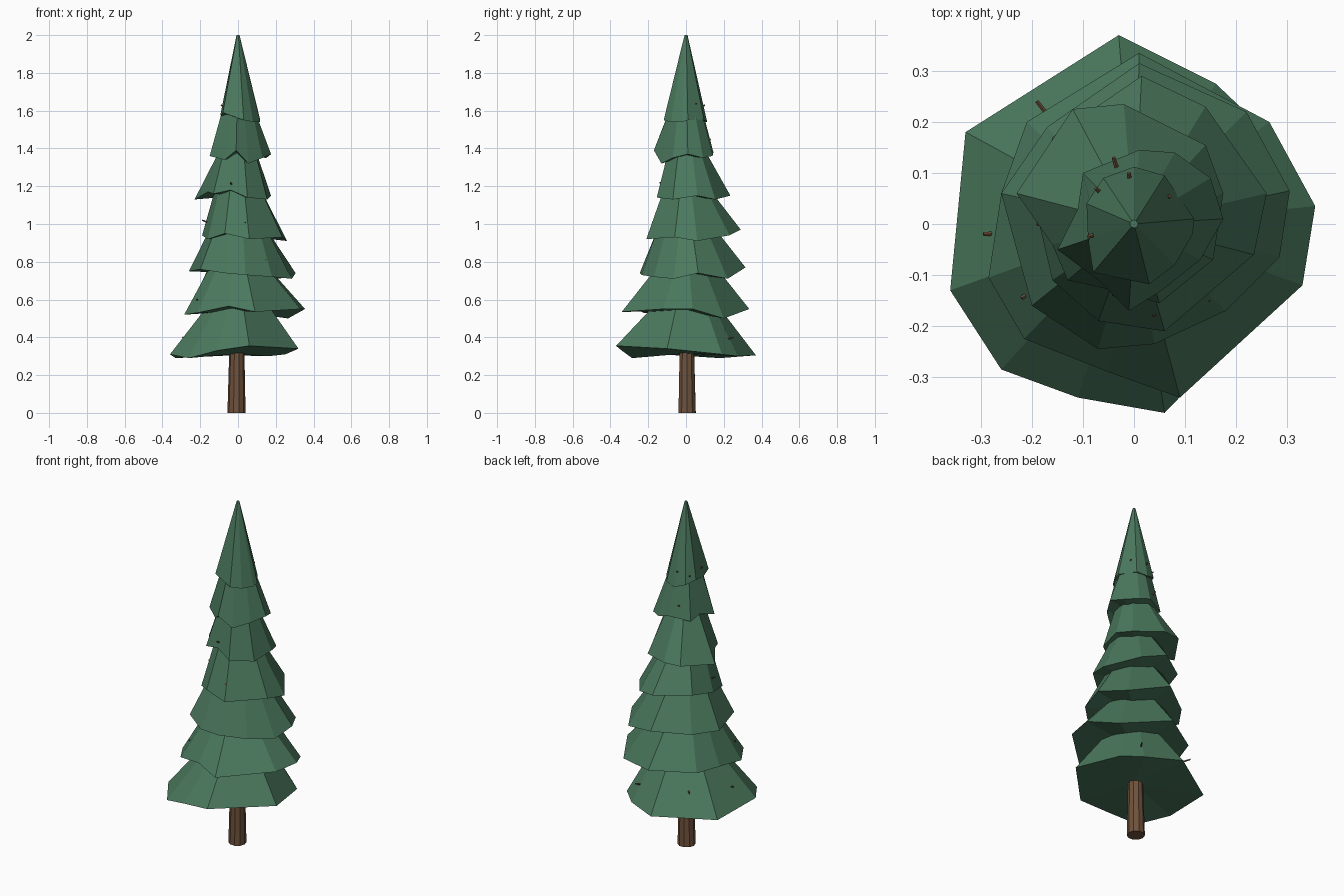
import bpy, bmesh, math
from mathutils import Vector


def material(name, rgb):
    m = bpy.data.materials.new(name)
    m.diffuse_color = (*rgb, 1)
    return m


GREEN = material("needles", (0.07, 0.19, 0.11))
BROWN = material("bark", (0.16, 0.085, 0.045))


def finish(name, bm, mat):
    bmesh.ops.recalc_face_normals(bm, faces=bm.faces)
    me = bpy.data.meshes.new(name)
    bm.to_mesh(me)
    bm.free()
    me.materials.append(mat)
    ob = bpy.data.objects.new(name, me)
    bpy.context.collection.objects.link(ob)
    return ob


def tier(name, top_z, top_r, *rim):
    """Skirt from a ragged rim up to a small round top, closed below."""
    rim = sorted((Vector(p) for p in rim), key=lambda p: math.atan2(p.y, p.x))
    bm = bmesh.new()
    low = [bm.verts.new(p) for p in rim]
    high = []
    for p in rim:
        d = Vector((p.x, p.y, 0)).normalized() * top_r
        high.append(bm.verts.new((d.x, d.y, top_z)))
    hub = bm.verts.new((0, 0, sum(p.z for p in rim) / len(rim)))
    n = len(rim)
    for i in range(n):
        j = (i + 1) % n
        bm.faces.new((low[i], low[j], high[j], high[i]))
        bm.faces.new((low[j], low[i], hub))
    bm.faces.new(high)
    return finish(name, bm, GREEN)


def stick(name, a, b, r1, r2, sides):
    """Tapered rod between two points."""
    a, b = Vector(a), Vector(b)
    bm = bmesh.new()
    bmesh.ops.create_cone(bm, cap_ends=True, segments=sides, radius1=r1,
                          radius2=r2, depth=(b - a).length)
    rot = (b - a).to_track_quat('Z', 'Y')
    for v in bm.verts:
        v.co = rot @ v.co + (a + b) / 2
    return finish(name, bm, BROWN)


# Trunk
stick("trunk", (-0.008, 0.006, 0), (0, 0, 1.5), 0.048, 0.012, 10)

# Foliage skirts, bottom to top
tier("foliage_1", 0.58, 0.16,
     (-.03, .37, .305), (.16, .275, .30), (.25, .19, .31), (.32, -.10, .34),
     (.06, -.37, .355), (-.11, -.34, .33), (-.26, -.285, .29),
     (-.36, -.13, .31), (-.33, .18, .29))
tier("foliage_2", 0.77, 0.16,
     (.01, .335, .55), (.265, .20, .50), (.355, .035, .55), (.33, -.12, .55),
     (.09, -.34, .535), (-.05, -.29, .565), (-.215, -.225, .53),
     (-.285, -.105, .52), (-.26, .06, .54), (-.21, .20, .54))
tier("foliage_3", 0.98, 0.15,
     (.01, .315, .77), (.22, .22, .71), (.305, .065, .74), (.285, -.065, .71),
     (.18, -.17, .72), (.04, -.235, .73), (-.07, -.245, .74),
     (-.20, -.16, .76), (-.26, .06, .75), (-.17, .19, .75))
tier("foliage_4", 1.19, 0.12,
     (.015, .29, .97), (.14, .23, .94), (.26, .06, .91), (.235, -.06, .93),
     (.06, -.21, .92), (-.07, -.19, .95), (-.16, -.11, .92),
     (-.19, .02, .94), (-.16, .17, .97))
tier("foliage_5", 1.40, 0.095,
     (-.02, .235, 1.15), (.14, .155, 1.13), (.175, .06, 1.15),
     (.155, -.07, 1.13), (.05, -.155, 1.14), (-.04, -.13, 1.18),
     (-.13, -.11, 1.16), (-.16, -.04, 1.17), (-.23, .06, 1.13),
     (-.12, .225, 1.15))
tier("foliage_6", 1.61, 0.085,
     (.01, .145, 1.38), (.08, .14, 1.36), (.15, .09, 1.35), (.175, .01, 1.37),
     (.13, -.07, 1.35), (.055, -.13, 1.32), (-.01, -.17, 1.39),
     (-.07, -.11, 1.34), (-.15, -.05, 1.36), (-.11, .03, 1.38),
     (-.10, .10, 1.36))
tier("foliage_top", 2.0, 0.008,
     (0, .112, 1.54), (.06, .095, 1.55), (.118, .01, 1.55),
     (.115, -.02, 1.54), (.08, -.08, 1.54), (.03, -.118, 1.55),
     (-.08, -.095, 1.59), (-.09, -.03, 1.57), (-.093, .04, 1.58),
     (-.06, .09, 1.56))

# Little twigs poking through the needles (x, y, z of each tip)
tips = [(-.19, .24, .43), (.155, .25, .40), (-.295, -.02, .40),
        (-.22, -.145, .60), (.15, -.15, .81), (-.19, 0, 1.02),
        (.04, -.18, 1.01), (-.04, -.14, 1.22), (-.09, -.025, 1.63),
        (-.075, .07, 1.61), (-.04, .13, 1.45), (-.01, .1, 1.63),
        (.07, .055, 1.64)]
for i, t in enumerate(tips):
    stick(f"twig_{i + 1}", (t[0] * .6, t[1] * .6, t[2] - .03), t, .006, .004, 5)
